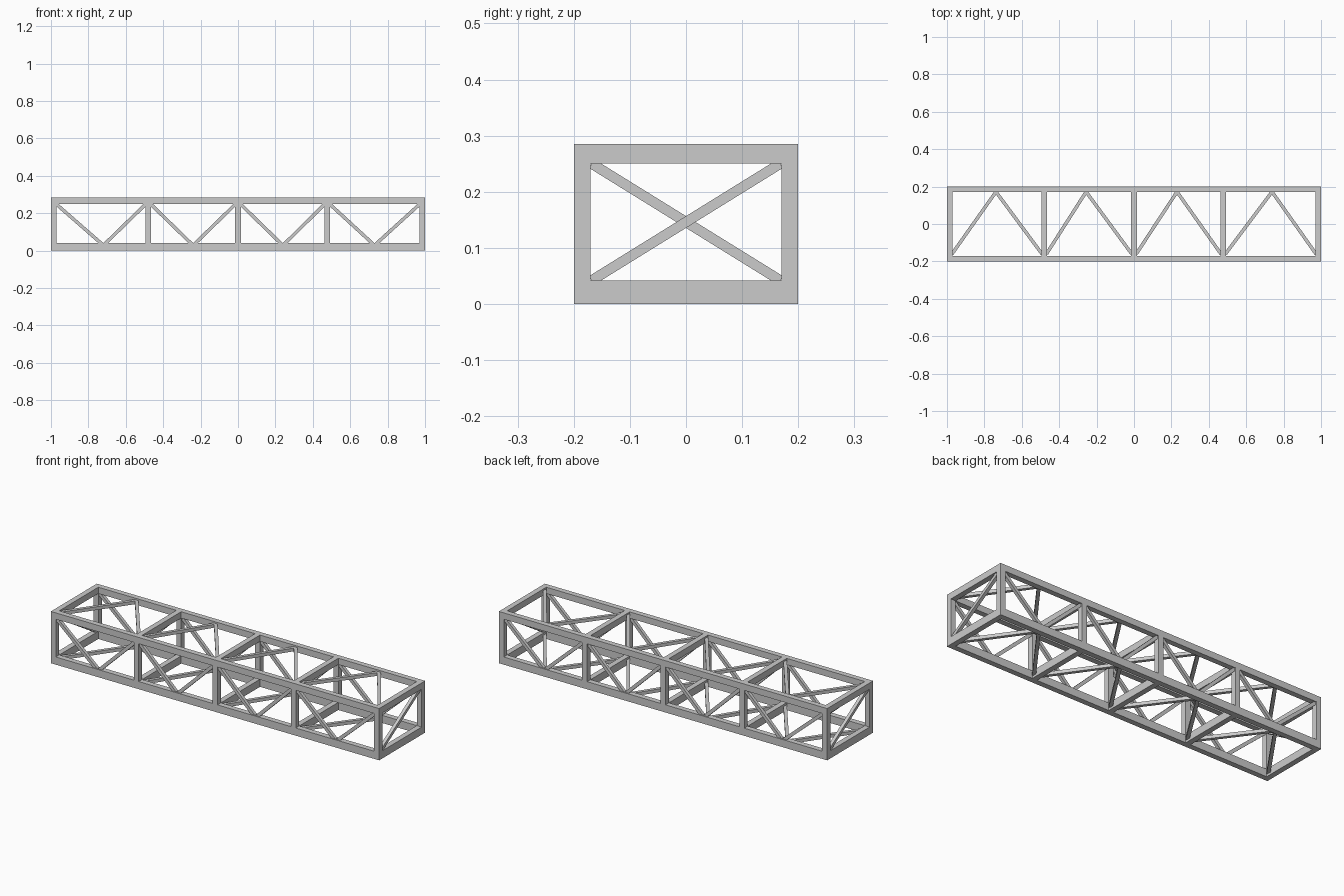
import bpy
from mathutils import Vector, Matrix

if "Cube" in bpy.data.objects:
    bpy.data.objects.remove(bpy.data.objects["Cube"])

W = 0.03           # chord / post width
ZB, ZT, H = 0.042, 0.25, 0.285
D = 0.018          # brace thickness
YS = 0.185         # side plane centre
XE = 0.985         # end plane centre


def box(name, lo, hi):
    lo, hi = Vector(lo), Vector(hi)
    bpy.ops.mesh.primitive_cube_add(size=1, location=(lo + hi) / 2)
    o = bpy.context.object
    o.name = name
    o.scale = hi - lo
    return o


def brace(name, a, b, normal):
    # square bar from a to b, one pair of faces parallel to the frame plane
    a, b, n = Vector(a), Vector(b), Vector(normal)
    d = (b - a).normalized()
    rot = Matrix((d, n.cross(d), n)).transposed().to_4x4()
    bpy.ops.mesh.primitive_cube_add(size=1)
    o = bpy.context.object
    o.name = name
    o.matrix_world = (Matrix.Translation((a + b) / 2) @ rot
                      @ Matrix.Diagonal(((b - a).length, D, D, 1)))


# long chords
for s in (-1, 1):
    y0, y1 = sorted((s * 0.2, s * 0.17))
    box("bottom_chord", (-1, y0, 0), (1, y1, ZB))
    box("top_chord", (-1, y0, ZT), (1, y1, H))

# posts and cross beams at every station
stations = [-XE, -0.48, 0, 0.477, XE]
for x in stations:
    x0, x1 = x - W / 2, x + W / 2
    for s in (-1, 1):
        y0, y1 = sorted((s * 0.2, s * 0.17))
        box("post", (x0, y0, ZB), (x1, y1, ZT))
    box("bottom_cross_beam", (x0, -0.17, 0), (x1, 0.17, ZB))
    box("top_cross_beam", (x0, -0.17, ZT), (x1, 0.17, H))

# zigzag braces in each bay
side_feet = [-0.72, -0.24, 0.24, 0.73]
deck_tips = [-0.738, -0.256, 0.23, 0.738]
for i in range(4):
    xl, xr = stations[i] + 0.012, stations[i + 1] - 0.012
    f, t = side_feet[i], deck_tips[i]
    for y in (-YS, YS):
        brace("side_brace", (xl, y, ZT), (f - 0.008, y, ZB - 0.006), (0, 1, 0))
        brace("side_brace", (xr, y, ZT), (f + 0.008, y, ZB - 0.006), (0, 1, 0))
    for name, z in (("bottom_brace", ZB / 2), ("top_brace", (ZT + H) / 2)):
        brace(name, (xl, -0.16, z), (t, 0.172, z), (0, 0, 1))
        brace(name, (xr, -0.16, z), (t, 0.172, z), (0, 0, 1))

# end diagonals, leaning opposite ways
for s in (-1, 1):
    brace("end_brace", (s * XE, -s * 0.168, ZB), (s * XE, s * 0.168, ZT), (1, 0, 0))
